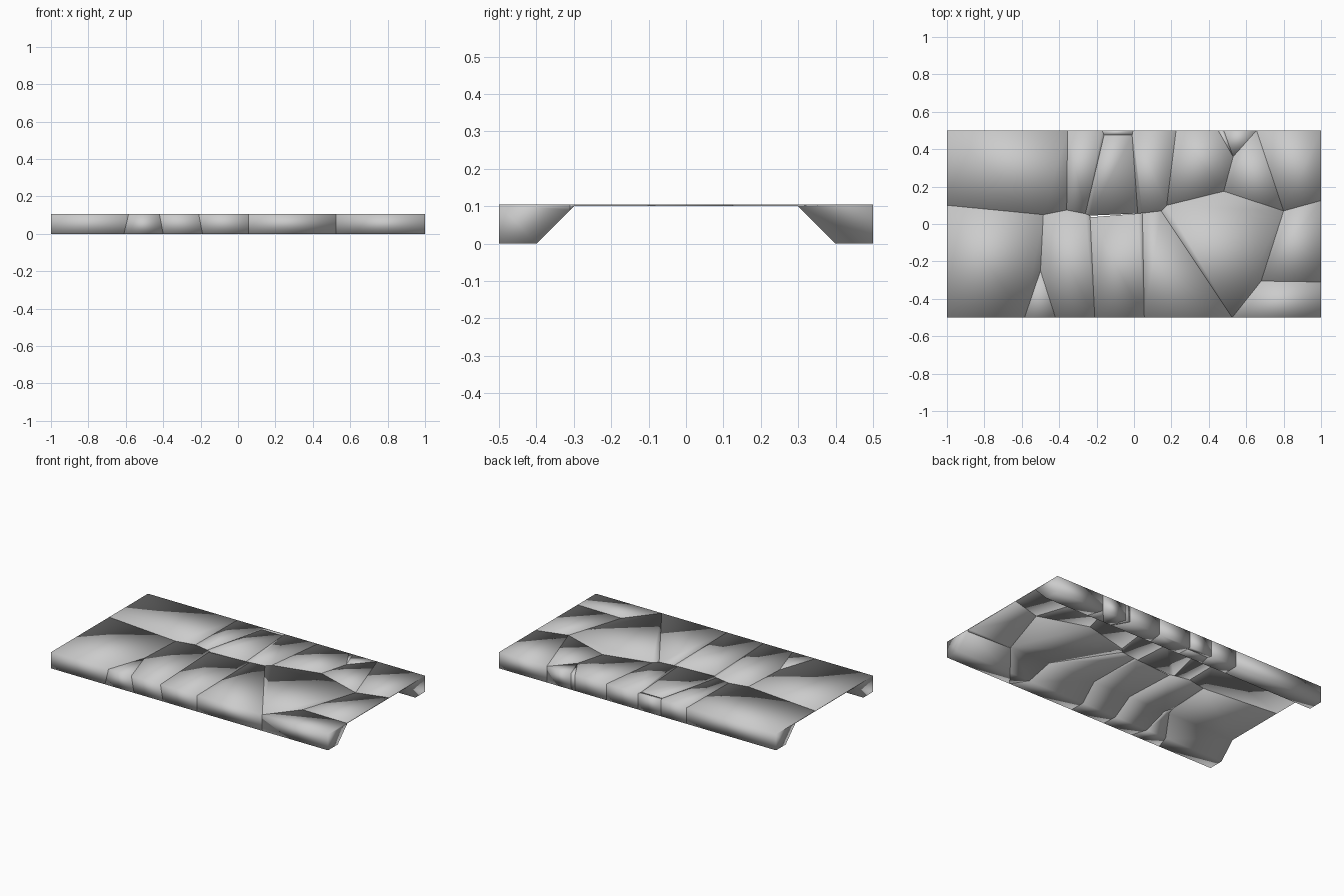
import bpy, bmesh
from mathutils import Vector

if "Cube" in bpy.data.objects:
    bpy.data.objects.remove(bpy.data.objects["Cube"])

TOP, SKIN = 0.105, 0.1

# Channel cross-section (y, z): thin deck with a sloped leg along each long edge
half = [(0.5, TOP), (0.5, 0), (0.4, 0), (0.3, SKIN)]
profile = half + [(-y, z) for y, z in reversed(half)]

# Corner points of the crack pattern, seen from above
P = dict(
    A=(-1, -.5), B=(1, -.5), C=(1, .5), D=(-1, .5),
    a=(-1, .1), b=(-.485, .05), c=(-.36, .075), d=(-.26, .055), e=(-.235, .045),
    f=(.02, .056), g=(.045, .058), h=(.145, .07), i=(.175, .1), j=(.48, .175),
    k=(.8, .07), l=(1, .125), m=(.68, -.305), n=(1, -.31), o=(.525, -.5),
    p=(-.5, -.25), q=(-.585, -.5), r=(-.42, -.5), s=(-.21, -.5), t=(.055, -.5),
    u=(-.355, .5), v=(-.17, .5), w=(-.16, .475), x=(-.01, .475), y=(-.005, .5),
    z=(.225, .5), E=(.45, .5), F=(.48, .5), G=(.53, .36), H=(.655, .5))

# Sideways lean of a few cracks at the foot of the front edge
lean = dict(q=-.025, r=.02, s=.02)

# Fragments as counter-clockwise corner lists
cells = ["abcuD", "aAqpb", "qrp", "prsedcb", "stgfe", "tohg", "homkji",
         "oBnm", "mnlk", "klCH", "jkHG", "GHF", "GFE", "ijGEz",
         "fghizyx", "defxw", "wxyv", "cdwvu"]


def channel():
    """Full-length closed prism of the cross-section."""
    bm = bmesh.new()
    vs = [bm.verts.new((-1, y, z)) for y, z in profile]
    face = bm.faces.new(vs)
    new = bmesh.ops.extrude_face_region(bm, geom=[face], use_keep_orig=True)["geom"]
    bmesh.ops.translate(bm, vec=(2, 0, 0),
                        verts=[g for g in new if isinstance(g, bmesh.types.BMVert)])
    bmesh.ops.recalc_face_normals(bm, faces=bm.faces[:])
    return bm


def on_border(p, q):
    return any(p[ax] == q[ax] and abs(p[ax]) == lim for ax, lim in ((0, 1), (1, .5)))


def fragment(index, corners):
    bm = channel()
    for n1, n2 in zip(corners, corners[1:] + corners[0]):
        p, q = P[n1], P[n2]
        if on_border(p, q):
            continue
        a, b = Vector((*p, TOP)), Vector((*q, TOP))
        down = Vector((lean.get(n1, 0) + lean.get(n2, 0), 0, -TOP))
        outward = (b - a).cross(-down)
        cut = bmesh.ops.bisect_plane(
            bm, geom=bm.verts[:] + bm.edges[:] + bm.faces[:], dist=1e-6,
            plane_co=a, plane_no=outward.normalized(), clear_outer=True)
        bmesh.ops.holes_fill(bm, edges=[e for e in bm.edges if e.is_boundary], sides=0)
    bmesh.ops.recalc_face_normals(bm, faces=bm.faces[:])
    for face in bm.faces:
        face.smooth = True
    mesh = bpy.data.meshes.new(f"slab_fragment_{index:02d}")
    bm.to_mesh(mesh)
    bm.free()
    bpy.context.collection.objects.link(bpy.data.objects.new(mesh.name, mesh))


for index, corners in enumerate(cells):
    fragment(index, corners)
